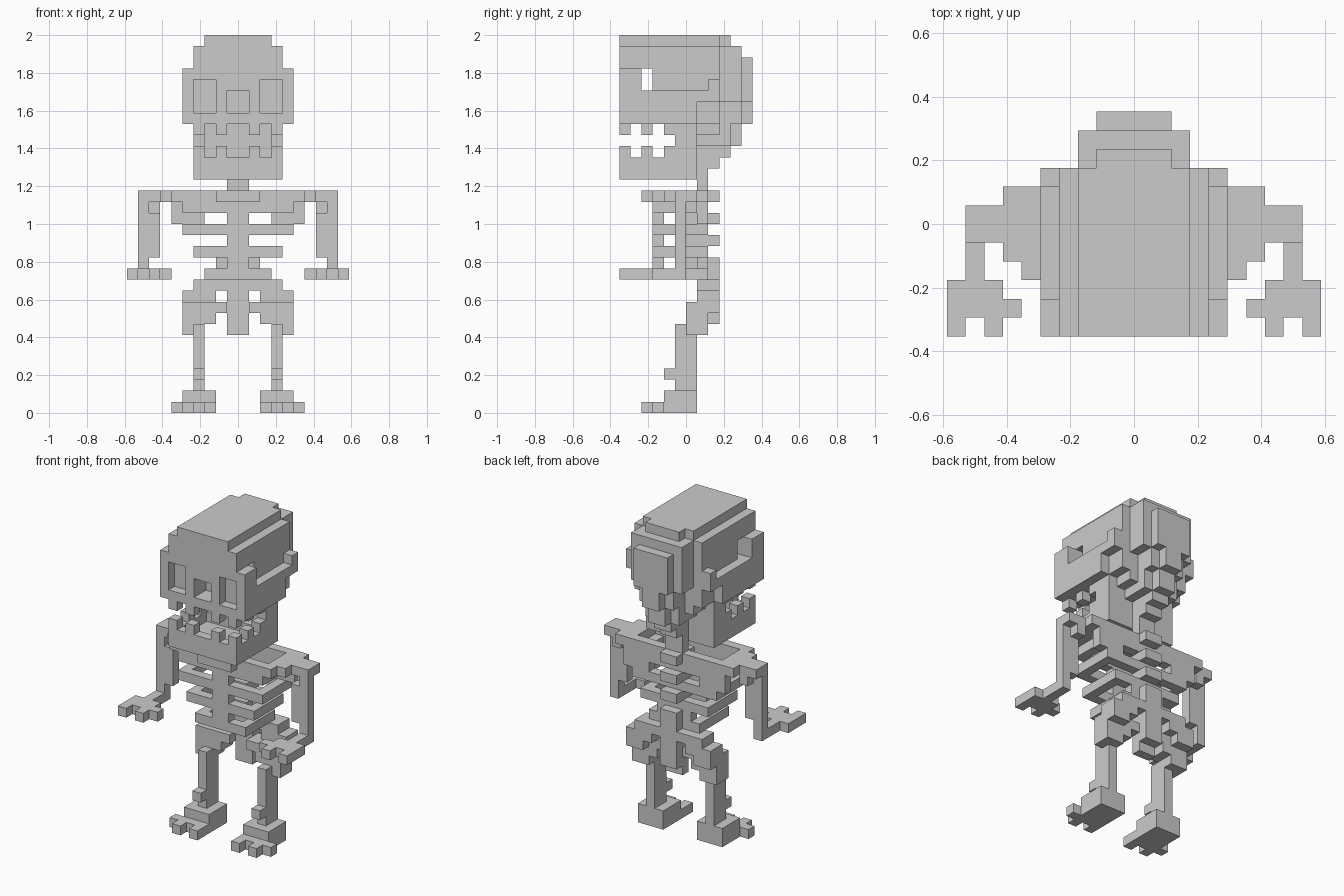
import bpy
import bmesh
from math import radians
from mathutils import Vector

UNIT = 1 / 17  # edge of one block

if "Cube" in bpy.data.objects:
    bpy.data.objects.remove(bpy.data.objects["Cube"])

bone = bpy.data.materials.new("bone grey")
bone.use_nodes = True
bone.diffuse_color = (0.6, 0.6, 0.6, 1)
bone.node_tree.nodes["Principled BSDF"].inputs["Base Color"].default_value = bone.diffuse_color


def cells(x, y, z):
    """Block cells of a box, mirrored to both sides of the body."""
    half = {(i, j, k) for i in range(*x) for j in range(*y) for k in range(*z)}
    return half | {(-1 - i, j, k) for i, j, k in half}


class Part:
    """A body part made of blocks that are filled in and carved away."""

    def __init__(self, name):
        self.name = name
        self.blocks = set()

    def fill(self, x, y, z):
        self.blocks |= cells(x, y, z)

    def carve(self, x, y, z):
        self.blocks -= cells(x, y, z)

    def build(self):
        bm = bmesh.new()
        for block in self.blocks:
            for axis in range(3):
                for side in (-1, 1):
                    step = [0, 0, 0]
                    step[axis] = side
                    if tuple(b + s for b, s in zip(block, step)) in self.blocks:
                        continue
                    # one outward quad on each exposed side
                    normal = Vector(step)
                    u = Vector((step[2], step[0], step[1]))
                    v = normal.cross(u)
                    middle = Vector(block) + Vector((0.5, 0.5, 0.5)) + normal / 2
                    ring = (-u - v, u - v, u + v, v - u)
                    bm.faces.new([bm.verts.new((middle + c / 2) * UNIT) for c in ring])
        bmesh.ops.remove_doubles(bm, verts=bm.verts, dist=UNIT / 100)
        bmesh.ops.dissolve_limit(bm, angle_limit=radians(1), verts=bm.verts, edges=bm.edges)
        mesh = bpy.data.meshes.new(self.name)
        bm.to_mesh(mesh)
        bm.free()
        mesh.materials.append(bone)
        bpy.context.collection.objects.link(bpy.data.objects.new(self.name, mesh))


# Skull: rounded crown, stepped back, sunken temples and face openings
skull = Part("skull")
skull.fill(x=(0, 4), y=(-6, 3), z=(26, 33))
skull.fill(x=(0, 3), y=(-6, 3), z=(33, 34))
skull.fill(x=(0, 2), y=(3, 4), z=(33, 34))
skull.fill(x=(0, 3), y=(3, 5), z=(28, 33))
skull.fill(x=(0, 2), y=(3, 5), z=(26, 28))
skull.fill(x=(0, 2), y=(5, 6), z=(28, 32))
skull.fill(x=(0, 1), y=(5, 6), z=(26, 28))
skull.fill(x=(4, 5), y=(-6, -4), z=(29, 31))   # brow side
skull.fill(x=(4, 5), y=(-6, 1), z=(26, 28))    # cheek
skull.fill(x=(4, 5), y=(-6, 3), z=(28, 29))    # cheekbone
skull.fill(x=(4, 5), y=(2, 3), z=(29, 30))
skull.carve(x=(0, 4), y=(-4, -3), z=(29, 31))  # temple passage
skull.carve(x=(2, 4), y=(-6, -5), z=(27, 30))  # eye sockets
skull.carve(x=(0, 1), y=(-6, -4), z=(27, 29))  # nose
skull.build()

# Jaw with side branches
jaw = Part("jaw")
jaw.fill(x=(0, 4), y=(-6, 1), z=(21, 23))
jaw.carve(x=(0, 3), y=(-5, -1), z=(22, 23))
jaw.fill(x=(3, 4), y=(-1, 1), z=(23, 26))
jaw.fill(x=(0, 3), y=(0, 1), z=(23, 26))
jaw.build()

# Teeth: the same pattern above and below the mouth gap
for name, level, molar in (("upper_teeth", 25, -2), ("lower_teeth", 23, -2)):
    teeth = Part(name)
    teeth.fill(x=(1, 2), y=(-6, -5), z=(level, level + 1))
    teeth.fill(x=(3, 4), y=(-6, -5), z=(level, level + 1))
    teeth.fill(x=(3, 4), y=(-4, -3), z=(level, level + 1))
    teeth.fill(x=(3, 4), y=(molar, -1), z=(level, level + 1))
    teeth.build()

# Neck stepping down from the back of the skull
neck = Part("neck")
neck.fill(x=(0, 3), y=(1, 3), z=(25, 26))
neck.fill(x=(0, 2), y=(1, 4), z=(24, 26))
for back, bottom in ((5, 24), (4, 23), (3, 22), (2, 20)):
    neck.fill(x=(0, 1), y=(1, back), z=(bottom, 26))
neck.build()

# Spine with rearward knobs on alternate vertebrae
spine = Part("spine")
spine.fill(x=(0, 1), y=(1, 2), z=(12, 20))
for level in range(13, 20, 2):
    spine.fill(x=(0, 1), y=(0, 3), z=(level, level + 1))
spine.fill(x=(0, 2), y=(1, 2), z=(13, 14))
spine.fill(x=(0, 1), y=(2, 3), z=(12, 13))
spine.build()

# Ribs: hollow rings round the chest
ribs = Part("ribs")
for level, half in ((18, 5), (16, 5), (14, 4), (12, 3)):
    ribs.fill(x=(0, half), y=(-3, 2), z=(level, level + 1))
    ribs.carve(x=(0, half - 1), y=(-2, 1), z=(level, level + 1))
ribs.build()

# Breastbone and collarbones
breastbone = Part("breastbone")
breastbone.fill(x=(0, 1), y=(-3, -2), z=(13, 20))
breastbone.fill(x=(0, 2), y=(-4, -3), z=(19, 20))
breastbone.fill(x=(1, 6), y=(-3, -2), z=(19, 20))
breastbone.build()

# Shoulder blades
shoulders = Part("shoulder_blades")
shoulders.fill(x=(1, 7), y=(1, 2), z=(19, 20))
shoulders.fill(x=(5, 7), y=(-2, 2), z=(19, 20))
shoulders.fill(x=(3, 6), y=(1, 2), z=(17, 19))
shoulders.build()

# Arms
arms = Part("arms")
arms.fill(x=(7, 9), y=(-1, 1), z=(19, 20))
arms.fill(x=(7, 9), y=(-1, 0), z=(14, 19))
arms.carve(x=(7, 8), y=(-1, 0), z=(18, 19))
arms.fill(x=(7, 8), y=(0, 1), z=(18, 19))
arms.fill(x=(8, 9), y=(-1, 0), z=(13, 14))
arms.build()

# Hands held flat, with a thumb and two fingers
hands = Part("hands")
hands.fill(x=(8, 9), y=(-3, 0), z=(12, 13))
hands.fill(x=(7, 10), y=(-5, -3), z=(12, 13))
hands.fill(x=(6, 7), y=(-5, -4), z=(12, 13))
for finger in (7, 9):
    hands.fill(x=(finger, finger + 1), y=(-6, -5), z=(12, 13))
hands.build()

# Pelvis with tailbone and an opening each side
pelvis = Part("pelvis")
pelvis.fill(x=(0, 1), y=(1, 3), z=(8, 12))
pelvis.fill(x=(0, 1), y=(1, 2), z=(7, 8))
pelvis.fill(x=(1, 4), y=(1, 3), z=(11, 12))
pelvis.fill(x=(2, 5), y=(1, 3), z=(10, 11))
pelvis.fill(x=(1, 5), y=(0, 2), z=(9, 10))
pelvis.fill(x=(3, 5), y=(1, 3), z=(9, 10))
pelvis.fill(x=(2, 4), y=(0, 2), z=(8, 9))
pelvis.build()

# Legs with hip joints, knees and shins
legs = Part("legs")
legs.fill(x=(4, 5), y=(0, 2), z=(7, 9))
legs.fill(x=(3, 4), y=(-1, 2), z=(7, 8))
legs.fill(x=(3, 4), y=(-1, 1), z=(4, 7))
legs.fill(x=(3, 4), y=(-2, 1), z=(3, 4))
legs.fill(x=(3, 4), y=(-1, 0), z=(2, 3))
legs.fill(x=(3, 4), y=(0, 1), z=(2, 3))
legs.build()

# Feet with toes
feet = Part("feet")
feet.fill(x=(2, 5), y=(-2, 1), z=(1, 2))
feet.fill(x=(2, 5), y=(-3, 1), z=(0, 1))
feet.fill(x=(5, 6), y=(-3, -2), z=(0, 1))
for toe in (2, 4):
    feet.fill(x=(toe, toe + 1), y=(-4, -3), z=(0, 1))
feet.build()
